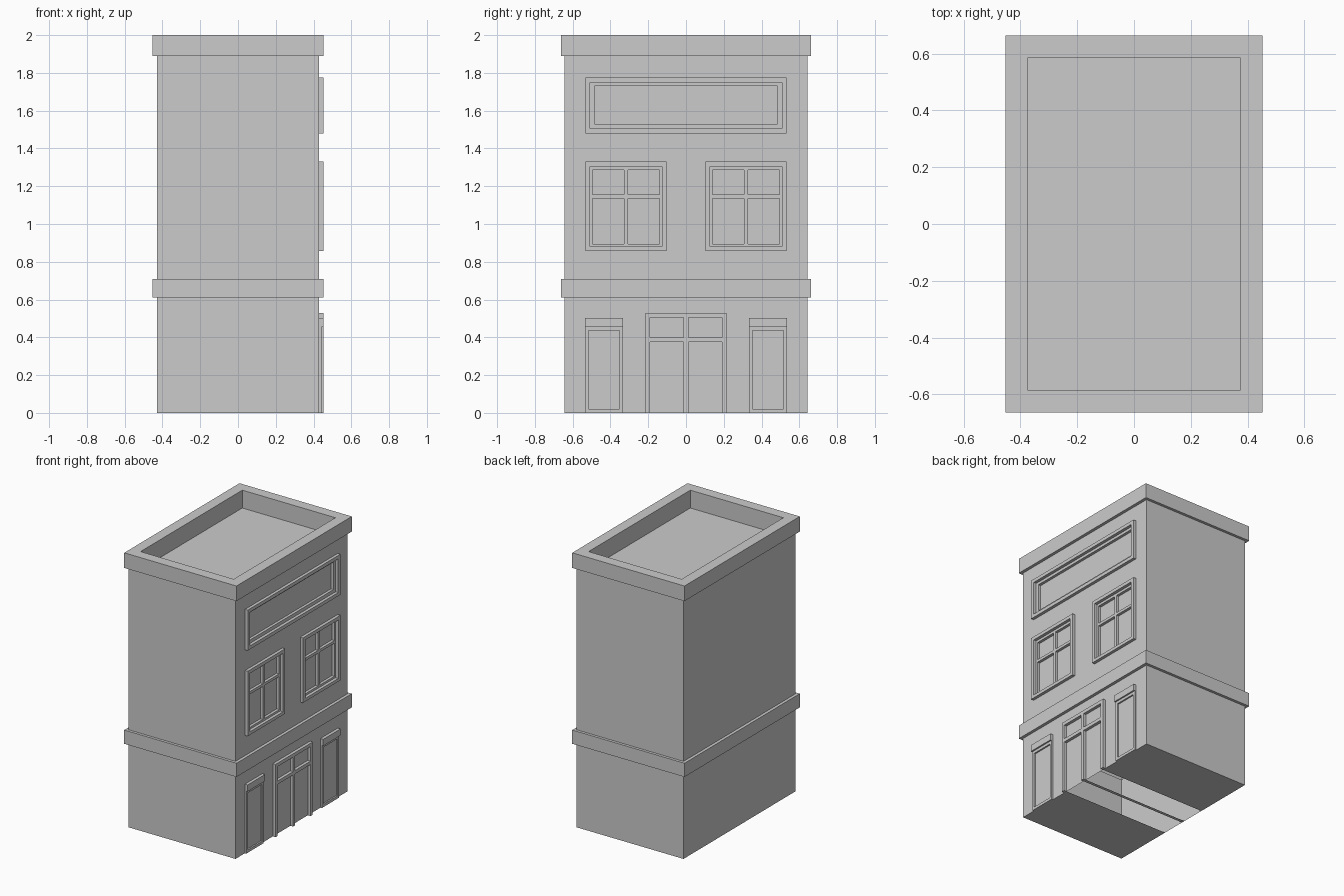
import bpy, bmesh

if "Cube" in bpy.data.objects:
    bpy.data.objects.remove(bpy.data.objects["Cube"])

WALL, PROUD, PANE = 0.43, 0.452, 0.41   # x of wall face, trim face, recessed panes


def finish(name, bm):
    mesh = bpy.data.meshes.new(name)
    bm.to_mesh(mesh)
    bm.free()
    ob = bpy.data.objects.new(name, mesh)
    bpy.context.collection.objects.link(ob)
    return ob


def loft(bm, rings):
    """Bridge consecutive four-point rings with quads; return the vertex rings."""
    vs = [[bm.verts.new(p) for p in r] for r in rings]
    for a, b in zip(vs, vs[1:]):
        for i in range(4):
            j = (i + 1) % 4
            bm.faces.new((a[i], a[j], b[j], b[i]))
    return vs


def rect_z(hx, hy, z):
    return [(-hx, -hy, z), (hx, -hy, z), (hx, hy, z), (-hx, hy, z)]


def rect_x(y0, y1, z0, z1, x):
    return [(x, y0, z0), (x, y1, z0), (x, y1, z1), (x, y0, z1)]


def box(bm, y0, y1, z0, z1, x0=WALL, x1=PROUD):
    vs = loft(bm, [rect_x(y0, y1, z0, z1, x0), rect_x(y0, y1, z0, z1, x1)])
    bm.faces.new(vs[0][::-1])
    bm.faces.new(vs[1])


def frame(name, outer, inner, x1=PROUD):
    bm = bmesh.new()
    loft(bm, [rect_x(*outer, WALL), rect_x(*outer, x1),
              rect_x(*inner, x1), rect_x(*inner, WALL)])
    return finish(name, bm)


# Building shell: walls, middle band, cornice, parapet and sunken roof
B, T = (WALL, 0.643), (PROUD, 0.663)
profile = [(*B, 0), (*B, 0.61), (*T, 0.61), (*T, 0.71), (*B, 0.71),
           (*B, 1.89), (*T, 1.89), (*T, 2), (0.375, 0.585, 2), (0.375, 0.585, 1.87)]
bm = bmesh.new()
rings = loft(bm, [rect_z(*p) for p in profile])
bm.faces.new(rings[0][::-1])
bm.faces.new(rings[-1])
shell = finish("building_shell", bm)

# Recesses for the sign panel and the window panes
bm = bmesh.new()
box(bm, -0.485, 0.485, 1.53, 1.73, PANE, 0.5)
for c in (-0.318, 0.318):
    for y0, y1 in ((-0.177, -0.01), (0.01, 0.177)):
        for z0, z1 in ((0.895, 1.135), (1.155, 1.287)):
            box(bm, c + y0, c + y1, z0, z1, PANE, 0.5)
cutter = finish("recess_cutter", bm)
cutter.hide_render = True
mod = shell.modifiers.new("recesses", 'BOOLEAN')
mod.operation, mod.solver, mod.object = 'DIFFERENCE', 'EXACT', cutter
bpy.context.view_layer.objects.active = shell
shell.select_set(True)
bpy.ops.object.modifier_apply(modifier=mod.name)
bpy.data.objects.remove(cutter)

# Underside: three strips, open below the two door leaves
bm = bmesh.new()
bm.from_mesh(shell.data)
under = [f for f in bm.faces if f.normal.z < -0.9 and f.calc_center_median().z < 0.001]
bmesh.ops.delete(bm, geom=under, context='FACES_ONLY')
for y0, y1 in ((-0.643, -0.19), (-0.012, 0.012), (0.19, 0.643)):
    bm.faces.new([bm.verts.new(p) for p in
                  ((-WALL, y0, 0), (-WALL, y1, 0), (WALL, y1, 0), (WALL, y0, 0))])
bm.to_mesh(shell.data)
bm.free()

# Sign and upper window frames
frame("sign_frame", (-0.533, 0.533, 1.48, 1.775), (-0.507, 0.507, 1.505, 1.75))
for side, c in (("left", -0.318), ("right", 0.318)):
    frame(side + "_window_frame", (c - 0.215, c + 0.215, 0.857, 1.33),
          (c - 0.19, c + 0.19, 0.88, 1.305))

# Ground floor side panels with lintels
for side, c in (("left", -0.434), ("right", 0.434)):
    frame(side + "_panel_frame", (c - 0.1, c + 0.1, 0, 0.455),
          (c - 0.083, c + 0.083, 0.02, 0.435), 0.441)
    bm = bmesh.new()
    box(bm, c - 0.1, c + 0.1, 0.455, 0.503)
    finish(side + "_panel_lintel", bm)

# Double door surround: jambs, head, centre post and transom bars
bm = bmesh.new()
box(bm, -0.214, -0.19, 0, 0.505)
box(bm, 0.19, 0.214, 0, 0.505)
box(bm, -0.214, 0.214, 0.505, 0.53)
box(bm, -0.012, 0.012, 0, 0.505)
box(bm, -0.19, -0.012, 0.375, 0.4)
box(bm, 0.012, 0.19, 0.375, 0.4)
finish("door_frame", bm)
